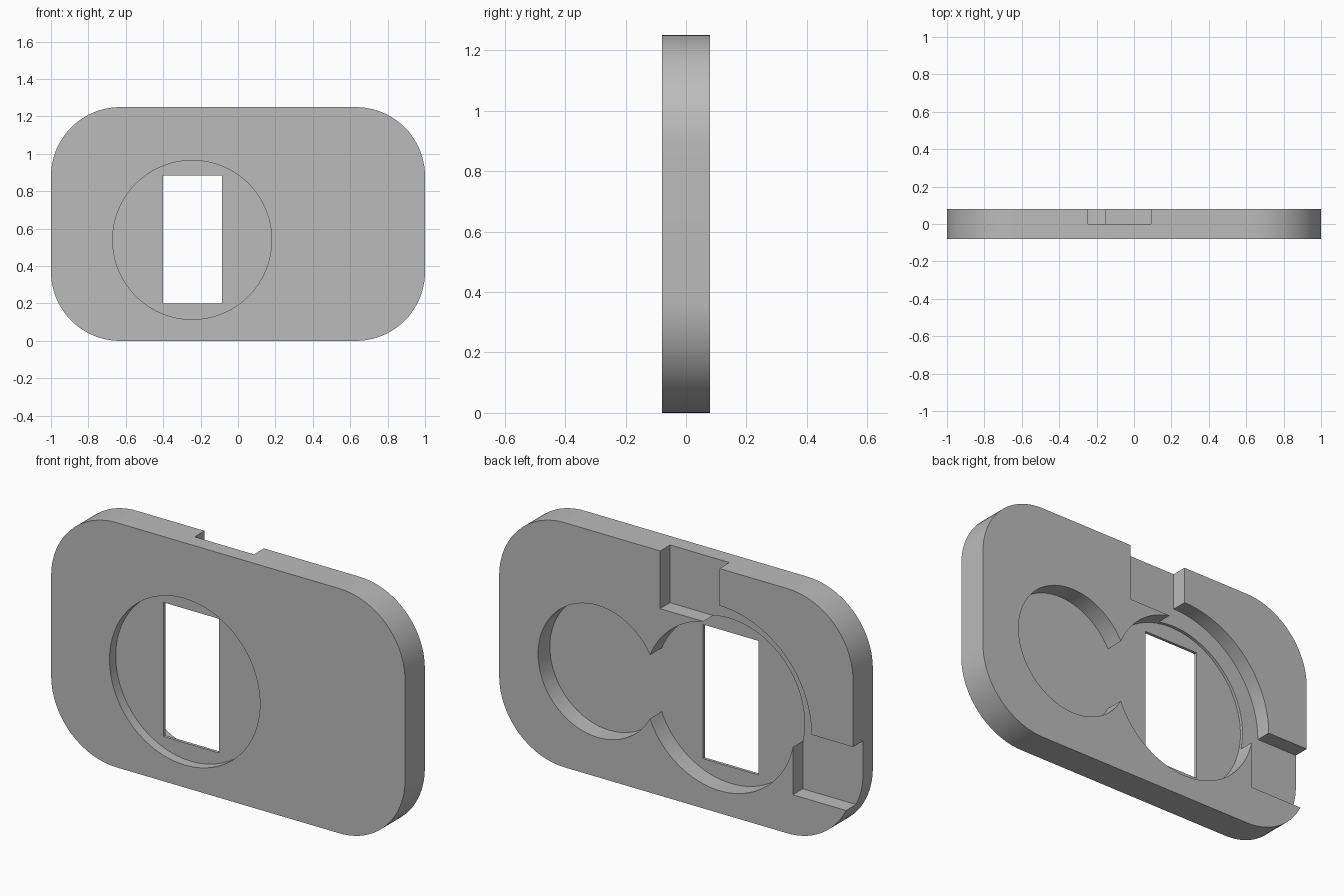
import bpy, bmesh
from math import sin, cos, pi, atan2, sqrt, radians

cube = bpy.data.objects.get("Cube")
if cube:
    bpy.data.objects.remove(cube)

# Main dimensions
HALF, HEIGHT, BACK = 1.0, 1.25, 0.08
CORNER = 0.37
CX, CZ, R = -0.245, 0.54, 0.425      # large round recess
SX, SR = 0.443, 0.337                # small round pocket
POCKET_Y, CHANNEL_Y, FRONT_Y = -0.015, 0.0, -0.03
REACH, WIDTH, OUTER = 0.415, 0.335, 0.52   # notch offset, notch width, channel radius

grey = bpy.data.materials.new("grey")
grey.use_nodes = True
colour = (0.5, 0.5, 0.5, 1)
grey.diffuse_color = colour
grey.node_tree.nodes["Principled BSDF"].inputs["Base Color"].default_value = colour


def arc(cx, cz, r, start, end, steps):
    """Points in the XZ plane along an arc."""
    return [(cx + r * cos(start + (end - start) * i / steps),
             cz + r * sin(start + (end - start) * i / steps)) for i in range(steps + 1)]


def slab(name, outline, y0, y1):
    """Solid made by extruding an XZ outline from y0 to y1."""
    bm = bmesh.new()
    face = bm.faces.new([bm.verts.new((x, y0, z)) for x, z in outline])
    new = bmesh.ops.extrude_face_region(bm, geom=[face])["geom"]
    verts = [v for v in new if isinstance(v, bmesh.types.BMVert)]
    bmesh.ops.translate(bm, verts=verts, vec=(0, y1 - y0, 0))
    bmesh.ops.recalc_face_normals(bm, faces=bm.faces)
    mesh = bpy.data.meshes.new(name)
    bm.to_mesh(mesh)
    bm.free()
    mesh.materials.append(grey)
    obj = bpy.data.objects.new(name, mesh)
    bpy.context.collection.objects.link(obj)
    return obj


# Rounded plate
outline = []
for i, (sx, top) in enumerate([(1, 1), (-1, 1), (-1, 0), (1, 0)]):
    z = HEIGHT - CORNER if top else CORNER
    outline += arc(sx * (HALF - CORNER), z, CORNER, i * pi / 2, (i + 1) * pi / 2, 20)
plate = slab("plate", outline, -BACK, BACK)

# Double round pocket in the back
gap = SX - CX
a = (R * R - SR * SR + gap * gap) / (2 * gap)
h = sqrt(R * R - a * a)
big, small = atan2(h, a), atan2(h, a - gap)
pocket = (arc(CX, CZ, R, big, 2 * pi - big, 80)
          + arc(SX, CZ, SR, -small, small, 64)[1:-1])

# Two edge notches joined by a quarter-round channel
channel = [(CX + WIDTH, CZ + REACH), (CX + WIDTH, HEIGHT + 0.2), (CX, HEIGHT + 0.2)]
channel += arc(CX, CZ, OUTER, pi / 2, pi, 32)
channel += [(-HALF - 0.2, CZ), (-HALF - 0.2, CZ - WIDTH), (CX - REACH, CZ - WIDTH),
            (CX - REACH, CZ), (CX, CZ + REACH)]

# Front recess and rectangular window
recess = arc(CX, CZ, R, 0, 2 * pi, 96)[:-1]
window = [(-0.4, 0.2), (-0.085, 0.2), (-0.085, 0.885), (-0.4, 0.885)]

cutters = [slab("pocket_cutter", pocket, POCKET_Y, BACK + 0.1),
           slab("channel_cutter", channel, CHANNEL_Y, BACK + 0.15),
           slab("recess_cutter", recess, -BACK - 0.1, FRONT_Y),
           slab("window_cutter", window, -BACK - 0.2, BACK + 0.2)]

bpy.ops.object.select_all(action='DESELECT')
bpy.context.view_layer.objects.active = plate
plate.select_set(True)
for cutter in cutters:
    cutter.hide_render = True
    mod = plate.modifiers.new(cutter.name, 'BOOLEAN')
    mod.operation, mod.solver, mod.object = 'DIFFERENCE', 'EXACT', cutter
    bpy.ops.object.modifier_apply(modifier=mod.name)
    bpy.data.objects.remove(cutter)

bpy.ops.object.shade_smooth_by_angle(angle=radians(30))
